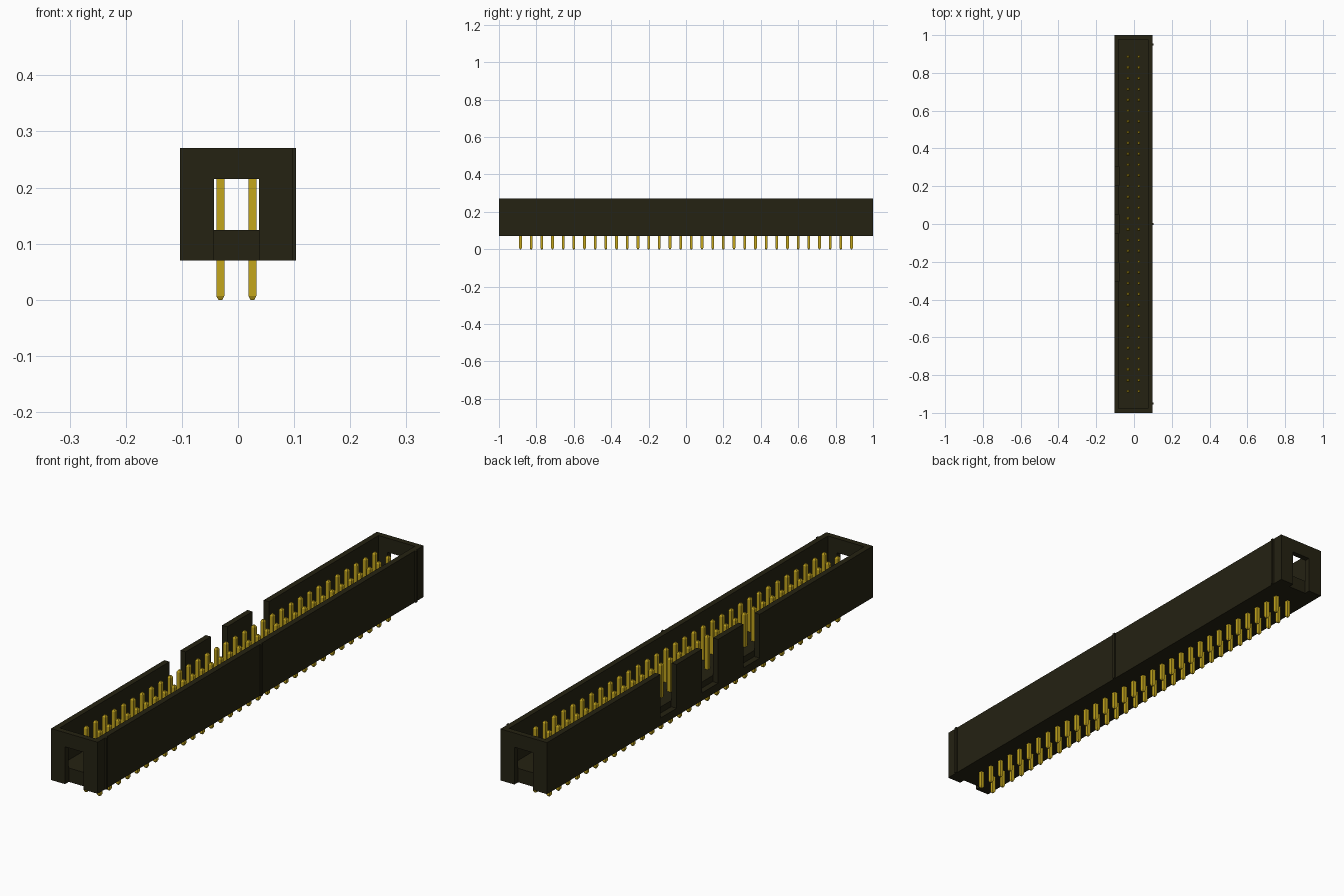
import bpy, bmesh
from mathutils import Matrix, Vector

cube = bpy.data.objects.get("Cube")
if cube:
    bpy.data.objects.remove(cube, do_unlink=True)


def material(name, rgb, rough):
    m = bpy.data.materials.new(name)
    m.use_nodes = True
    m.diffuse_color = (*rgb, 1)
    bsdf = next(n for n in m.node_tree.nodes if n.type == 'BSDF_PRINCIPLED')
    bsdf.inputs["Base Color"].default_value = (*rgb, 1)
    bsdf.inputs["Roughness"].default_value = rough
    return m


BLACK = material("dark olive plastic", (0.018, 0.016, 0.006), 0.6)
GOLD = material("gold", (0.55, 0.38, 0.012), 0.4)


def add_box(bm, lo, hi):
    lo, hi = Vector(lo), Vector(hi)
    mat = Matrix.Translation((lo + hi) / 2) @ Matrix.Diagonal((*(hi - lo), 1))
    return bmesh.ops.create_cube(bm, size=1, matrix=mat)["verts"]


def make_object(name, bm, mat):
    me = bpy.data.meshes.new(name)
    bm.to_mesh(me)
    bm.free()
    me.materials.append(mat)
    ob = bpy.data.objects.new(name, me)
    bpy.context.scene.collection.objects.link(ob)
    return ob


def box(name, lo, hi, mat=BLACK):
    bm = bmesh.new()
    add_box(bm, lo, hi)
    return make_object(name, bm, mat)


def cut(target, lo, hi):
    cutter = box("cutter", lo, hi)
    cutter.hide_render = True
    mod = target.modifiers.new("cut", 'BOOLEAN')
    mod.operation, mod.solver, mod.object = 'DIFFERENCE', 'EXACT', cutter
    bpy.context.view_layer.objects.active = target
    bpy.ops.object.modifier_apply(modifier=mod.name)
    bpy.data.objects.remove(cutter, do_unlink=True)


# Main dimensions
CX = -0.003                      # centre line of housing and pins
X0, X1 = -0.103, 0.097           # housing sides
BOTTOM, FLOOR, TOP = 0.07, 0.124, 0.27
WALL = 0.022

# Housing: open tray with an opening in each end
housing = box("housing", (X0, -1, BOTTOM), (X1, 1, TOP))
cut(housing, (X0 + WALL, -1 + WALL, FLOOR), (X1 - WALL, 1 - WALL, TOP + 0.1))
for s in (-1, 1):
    y0, y1 = sorted((s * 1.05, s * (1 - WALL - 0.001)))
    cut(housing, (CX - 0.04, y0, BOTTOM - 0.05), (CX + 0.04, y1, 0.215))

# Three keying notches in the left-hand long wall
for y in (-0.255, 0, 0.255):
    cut(housing, (X0 - 0.05, y - 0.05, 0.10), (X0 + WALL + 0.001, y + 0.05, TOP + 0.05))

# Thin locating ribs on the other long wall
for name, y in (("front_rib", -0.95), ("middle_rib", 0), ("back_rib", 0.95)):
    box(name, (X1 - 0.002, y - 0.005, BOTTOM), (0.103, y + 0.005, TOP))

# Two rows of square pins with tapered ends
PINS, PITCH, HALF = 32, 0.0571, 0.0072
for name, side in (("left_pin_row", 1), ("right_pin_row", -1)):
    bm = bmesh.new()
    x = CX + side * PITCH / 2
    for i in range(PINS):
        y = (i - (PINS - 1) / 2) * PITCH
        add_box(bm, (x - HALF, y - HALF, 0.007), (x + HALF, y + HALF, 0.248))
        for f in [f for f in bm.faces[-6:] if abs(f.normal.z) > 0.5]:
            up = 1 if f.calc_center_median().z > 0.1 else -1
            tip = bmesh.ops.extrude_discrete_faces(bm, faces=[f])["faces"][0]
            c = tip.calc_center_median()
            for v in tip.verts:
                v.co = c + (v.co - c) * 0.5 + Vector((0, 0, 0.007 * up))
    make_object(name, bm, GOLD)
